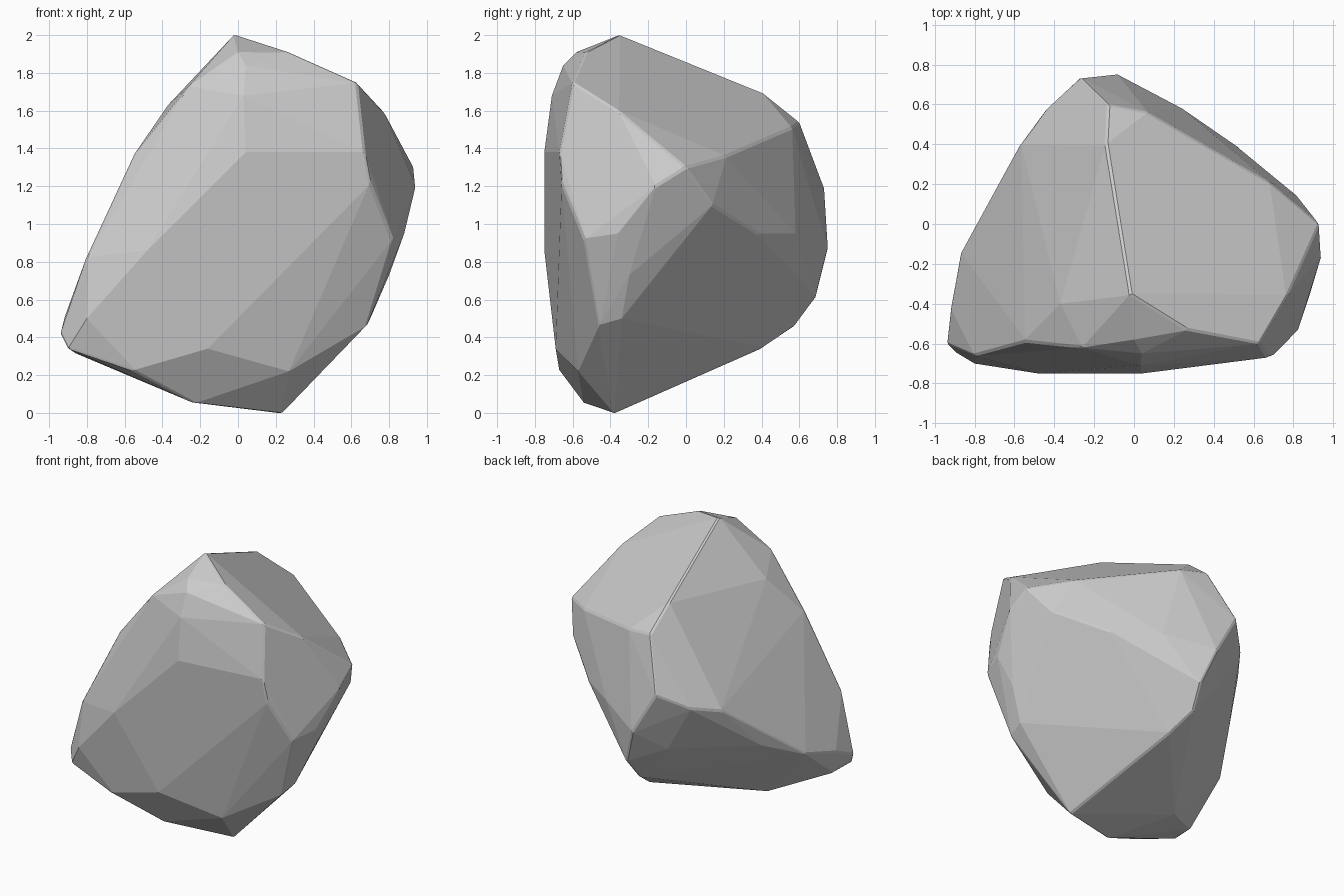
import bpy, bmesh, math

# Key corners of the faceted boulder, grouped by region
crown = [(-.02, -.35, 2.004), (0, -.58, 1.91), (.04, -.65, 1.84), (.27, -.53, 1.91)]
back_ridge = [(-.14, .40, 1.7), (-.13, .6, 1.54), (-.27, .735, 1.18),
              (-.09, .755, .87), (0, .69, .61)]
right_side = [(.63, -.6, 1.75), (.67, -.67, 1.38), (.70, -.66, 1.22), (.82, -.54, .92),
              (.77, -.36, 1.6), (.93, 0, 1.3), (.94, -.16, 1.2), (.88, -.36, .95), (.8, -.3, .73)]
back_right = [(.82, .14, 1.1), (.68, .21, 1.36), (.07, .56, 1.51), (.24, .58, .95), (.53, .38, .95)]
front = [(.04, -.75, 1.38), (-.48, -.75, .86), (.03, -.71, 1.68), (-.16, -.69, .34),
         (-.55, -.67, .22), (.27, -.57, .22), (-.26, -.62, 1.73)]
left_side = [(-.37, -.4, 1.63), (-.55, -.59, 1.37), (-.8, -.66, .83), (-.94, -.6, .42),
             (-.9, -.64, .34), (-.8, -.7, .5), (-.92, -.42, .5), (-.87, -.14, .58),
             (-.7, .13, .7), (-.57, .4, 1.02), (-.44, .58, 1.07), (-.25, .57, .72)]
base = [(.23, -.38, -.004), (-.23, -.54, .05), (.68, -.46, .46), (.7, -.34, .5),
        (.03, .4, .34), (-.03, .58, .46), (-.52, -.2, .19), (-.87, -.46, .32)]

# Boulder: convex shell around the corners
bm = bmesh.new()
for p in crown + back_ridge + right_side + back_right + front + left_side + base:
    bm.verts.new(p)
bmesh.ops.convex_hull(bm, input=bm.verts[:])
unused = [v for v in bm.verts if not v.link_faces]
bmesh.ops.delete(bm, geom=unused, context='VERTS')

# Merge nearly coplanar triangles into broad chipped facets
bmesh.ops.dissolve_limit(bm, angle_limit=math.radians(3), verts=bm.verts[:], edges=bm.edges[:])
bmesh.ops.recalc_face_normals(bm, faces=bm.faces[:])

mesh = bpy.data.meshes.new("boulder")
bm.to_mesh(mesh)
bm.free()
boulder = bpy.data.objects.new("boulder", mesh)
bpy.context.collection.objects.link(boulder)

# Slightly worn edges
wear = boulder.modifiers.new("worn_edges", 'BEVEL')
wear.width = .01
wear.segments = 1
wear.limit_method = 'ANGLE'
wear.angle_limit = math.radians(35)
